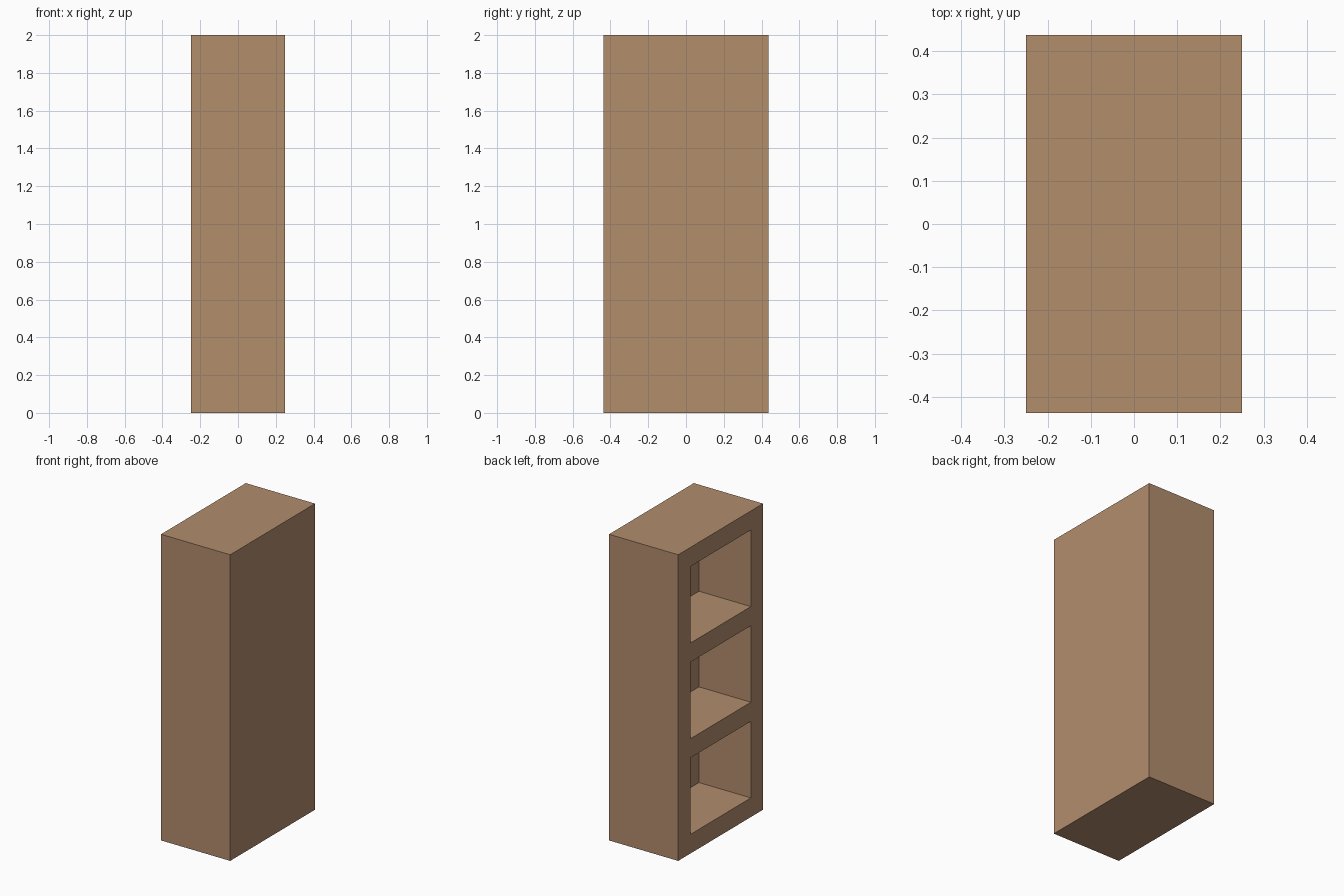
import bpy

if "Cube" in bpy.data.objects:
    bpy.data.objects.remove(bpy.data.objects["Cube"])

WIDTH, DEPTH, HEIGHT = 0.875, 0.5, 2.0   # along y, x, z
T = 0.125                                # board thickness
BAYS = 3
BAY_H = (HEIGHT - T * (BAYS + 1)) / BAYS

wood = bpy.data.materials.new("light brown wood")
wood.diffuse_color = (0.445, 0.266, 0.152, 1)
wood.use_nodes = True
wood.node_tree.nodes["Principled BSDF"].inputs["Base Color"].default_value = wood.diffuse_color


def box(name, lo, hi):
    bpy.ops.mesh.primitive_cube_add(
        size=1, location=[(a + b) / 2 for a, b in zip(lo, hi)])
    ob = bpy.context.object
    ob.name = name
    ob.scale = [b - a for a, b in zip(lo, hi)]
    bpy.ops.object.transform_apply(location=True, rotation=False, scale=True)
    ob.data.materials.append(wood)
    return ob


# Solid bookcase body, standing on the floor
bookcase = box("bookcase", (-DEPTH / 2, -WIDTH / 2, 0),
               (DEPTH / 2, WIDTH / 2, HEIGHT))

# Three open bays cut into the left side (-x), leaving a back board
for i in range(BAYS):
    z = T + i * (BAY_H + T)
    cutter = box(f"bay_cutter_{i + 1}",
                 (-DEPTH / 2 - 0.1, -WIDTH / 2 + T, z),
                 (DEPTH / 2 - T, WIDTH / 2 - T, z + BAY_H))
    cutter.hide_render = True
    cutter.display_type = 'WIRE'
    cut = bookcase.modifiers.new(f"bay_{i + 1}", 'BOOLEAN')
    cut.operation = 'DIFFERENCE'
    cut.solver = 'EXACT'
    cut.object = cutter
